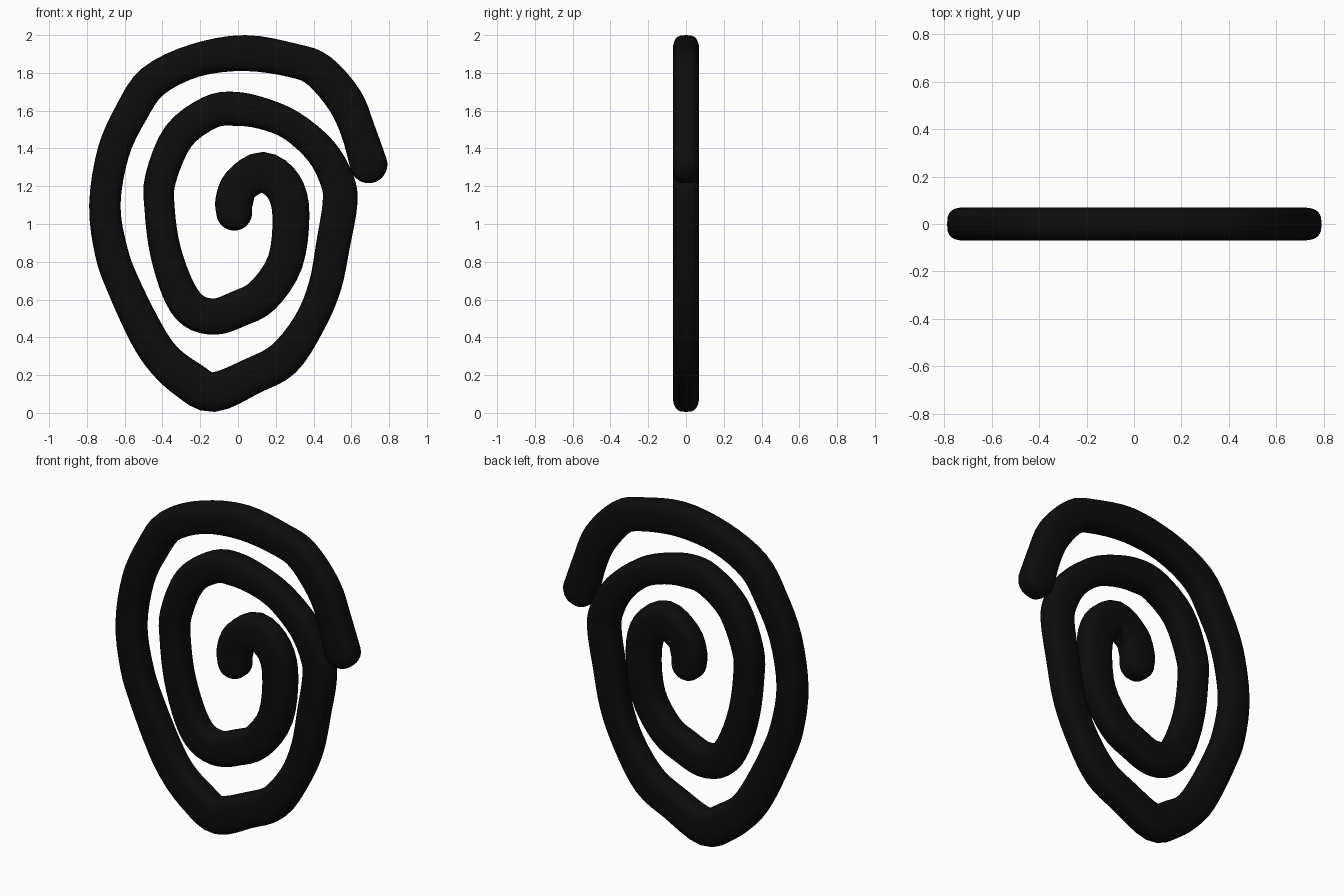
import bpy, bmesh, math
from mathutils import Vector

if "Cube" in bpy.data.objects:
    bpy.data.objects.remove(bpy.data.objects["Cube"])

T = 0.07        # half thickness (front to back)
SIDES = 24      # cross-section sides
SUB = 4         # samples per path segment

# Hand-drawn spiral centreline, inside to outside: x, z, half width
PATH = [
    (-.02, 1.06, .095), (-.02, 1.12, .10), (.015, 1.21, .10), (.13, 1.275, .107),
    (.24, 1.20, .103), (.28, 1.05, .098), (.25, .80, .095), (.13, .62, .097),
    (0, .55, .097), (-.12, .51, .096), (-.235, .54, .095), (-.315, .65, .09),
    (-.385, .86, .083), (-.415, 1.08, .08), (-.41, 1.24, .083), (-.315, 1.465, .087),
    (-.15, 1.59, .088), (-.02, 1.61, .09), (.13, 1.585, .083), (.285, 1.52, .08),
    (.44, 1.385, .085), (.525, 1.23, .09), (.54, 1.11, .092), (.505, .90, .09),
    (.46, .67, .087), (.375, .47, .085), (.24, .285, .097), (.075, .195, .097),
    (-.13, .11, .105), (-.265, .175, .105), (-.39, .28, .097), (-.485, .42, .095),
    (-.605, .67, .09), (-.67, .85, .088), (-.705, 1.10, .083), (-.66, 1.38, .085),
    (-.565, 1.59, .088), (-.45, 1.755, .09), (-.23, 1.865, .088), (.035, 1.905, .095),
    (.295, 1.865, .09), (.43, 1.81, .095), (.565, 1.655, .097), (.635, 1.495, .092),
    (.692, 1.315, .099)]


def spline(pts):
    # Smooth interpolation through the path points
    p = [Vector(v) for v in pts]
    p = [2 * p[0] - p[1]] + p + [2 * p[-1] - p[-2]]
    out = []
    for i in range(1, len(p) - 2):
        a, b, c, d = p[i - 1:i + 3]
        for k in range(SUB):
            t = k / SUB
            out.append(0.5 * (2 * b + (c - a) * t + (2 * a - 5 * b + 4 * c - d) * t**2
                              + (3 * b - a - 3 * c + d) * t**3))
    return out + [p[-2]]


def spow(v, e):
    return math.copysign(abs(v) ** e, v)


# Stations: centre, tangent, half width, half thickness
samples = spline(PATH)
stations = []
for i, s in enumerate(samples):
    d = samples[min(i + 1, len(samples) - 1)] - samples[max(i - 1, 0)]
    tan = Vector((d.x, 0, d.y)).normalized()
    stations.append((Vector((s.x, 0, s.y)), tan, s.z, T))


def cap(station, sign):
    # Rounded end
    c, tan, w, t = station
    rings = []
    for k in range(1, 9):
        a = math.radians(min(k * 11.25, 87))
        s = math.sin(a)
        rings.append((c + tan * sign * s * w, tan, w * math.cos(a), t * (1 - s**3) ** (1 / 3)))
    return rings


stations = cap(stations[0], -1)[::-1] + stations + cap(stations[-1], 1)

# Sweep a softly squared section along the stations
bm = bmesh.new()
rings = []
for c, tan, w, t in stations:
    side = Vector((tan.z, 0, -tan.x))
    ring = []
    for j in range(SIDES):
        a = math.tau * j / SIDES
        ring.append(bm.verts.new(c + side * w * spow(math.cos(a), .67)
                                 + Vector((0, t * spow(math.sin(a), .67), 0))))
    rings.append(ring)
for r0, r1 in zip(rings, rings[1:]):
    for j in range(SIDES):
        k = (j + 1) % SIDES
        bm.faces.new((r0[j], r0[k], r1[k], r1[j]))
bm.faces.new(rings[0])
bm.faces.new(rings[-1])
bmesh.ops.recalc_face_normals(bm, faces=bm.faces)
for f in bm.faces:
    f.smooth = True

mesh = bpy.data.meshes.new("spiral")
bm.to_mesh(mesh)
bm.free()
spiral = bpy.data.objects.new("spiral", mesh)
bpy.context.collection.objects.link(spiral)

black = bpy.data.materials.new("black")
black.diffuse_color = (0.004, 0.004, 0.004, 1)
black.use_nodes = True
black.node_tree.nodes["Principled BSDF"].inputs["Base Color"].default_value = black.diffuse_color
mesh.materials.append(black)
